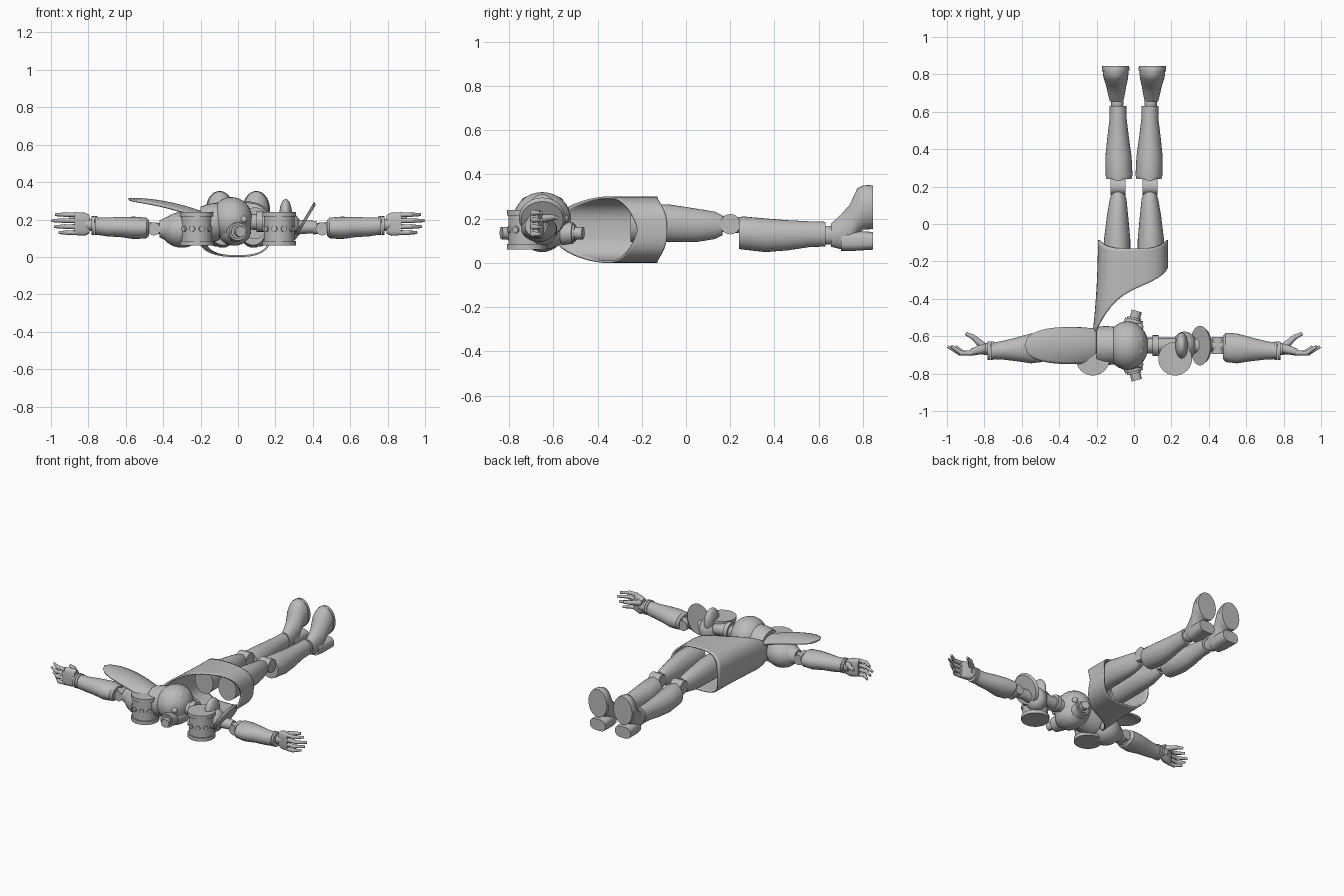
import bpy, bmesh, math
from mathutils import Vector, Matrix

start_cube = bpy.data.objects.get("Cube")
if start_cube:
    bpy.data.objects.remove(start_cube, do_unlink=True)

grey = bpy.data.materials.new("plain grey")
grey.use_nodes = True
grey.diffuse_color = (.5, .5, .5, 1)
for node in grey.node_tree.nodes:
    if node.type == 'BSDF_PRINCIPLED':
        node.inputs["Base Color"].default_value = grey.diffuse_color

SIDES = (("left", 1), ("right", -1))
ARM_Y, ARM_Z = -.65, .16


def finish(bm, name, thickness=0):
    """Turn a bmesh into a smooth shaded grey object."""
    bmesh.ops.recalc_face_normals(bm, faces=bm.faces)
    mesh = bpy.data.meshes.new(name)
    bm.to_mesh(mesh)
    bm.free()
    mesh.materials.append(grey)
    obj = bpy.data.objects.new(name, mesh)
    bpy.context.collection.objects.link(obj)
    if thickness:
        shell = obj.modifiers.new("shell", 'SOLIDIFY')
        shell.thickness = thickness
        shell.offset = 0
    bpy.ops.object.select_all(action='DESELECT')
    obj.select_set(True)
    bpy.context.view_layer.objects.active = obj
    bpy.ops.object.shade_smooth_by_angle(angle=math.radians(40))
    return obj


def loft(name, axis, sections, side=1, power=1.0, count=28):
    """Skin rings (position, centre u, centre v, radius u, radius v)."""
    bm = bmesh.new()
    rings = []
    for along, cu, cv, ru, rv in sections:
        ring = []
        for i in range(count):
            angle = math.tau * i / count
            c, s = math.cos(angle), math.sin(angle)
            u = cu + ru * math.copysign(abs(c) ** power, c)
            v = cv + rv * math.copysign(abs(s) ** power, s)
            x, y = (along, u) if axis == 'x' else (u, along)
            ring.append(bm.verts.new((x * side, y, v)))
        rings.append(ring)
    for a, b in zip(rings, rings[1:]):
        for i in range(count):
            j = (i + 1) % count
            bm.faces.new((a[i], a[j], b[j], b[i]))
    bm.faces.new(rings[0])
    bm.faces.new(rings[-1])
    return finish(bm, name)


def rod(name, start, end, radius, tip=None, side=1, count=20):
    """Cylinder or cone between two points."""
    a, b = (Vector((p[0] * side, p[1], p[2])) for p in (start, end))
    turn = (b - a).to_track_quat('Z', 'Y').to_matrix().to_4x4()
    bm = bmesh.new()
    bmesh.ops.create_cone(bm, cap_ends=True, segments=count, radius1=radius,
                          radius2=radius if tip is None else tip, depth=(b - a).length,
                          matrix=Matrix.Translation((a + b) / 2) @ turn)
    return finish(bm, name)


def ball(name, centre, radii, side=1):
    bm = bmesh.new()
    place = Matrix.Translation((centre[0] * side, centre[1], centre[2]))
    bmesh.ops.create_uvsphere(bm, u_segments=28, v_segments=16, radius=1,
                              matrix=place @ Matrix.Diagonal((*radii, 1)))
    return finish(bm, name)


def sheet(name, columns, rows, point, thickness):
    """Thin shell from a function of two parameters."""
    bm = bmesh.new()
    grid = [[bm.verts.new(point(i / columns, j / rows)) for j in range(rows + 1)]
            for i in range(columns + 1)]
    for i in range(columns):
        for j in range(rows):
            bm.faces.new((grid[i][j], grid[i + 1][j], grid[i + 1][j + 1], grid[i][j + 1]))
    bmesh.ops.remove_doubles(bm, verts=bm.verts, dist=.0005)
    return finish(bm, name, thickness)


# Long skirt, cut diagonally towards the right hip
def skirt_point(around, along):
    c, s = math.cos(math.tau * around), math.sin(math.tau * around)
    x = .183 * math.copysign(abs(c) ** .7, c) - .005
    z = .15 + .145 * math.copysign(abs(s) ** .7, s)
    hem = -.13 + .045 * abs(c) ** 3
    cut = max(0, min(1, (.178 - x) / .366))
    front = -.22 - .18 * cut ** .5 - .2 * cut ** 5
    return (x - .03 * along ** 2 * cut ** 4, hem + (front - hem) * along, z)


sheet("skirt", 64, 16, skirt_point, .01)

# Legs and boots
for label, side in SIDES:
    loft(label + "_thigh", 'y', [
        (-.25, .09, .18, .07, .085), (-.08, .09, .18, .07, .085),
        (.05, .088, .17, .056, .075), (.13, .085, .17, .045, .062),
        (.165, .085, .17, .035, .045)], side)
    rod(label + "_knee_link", (.085, .1, .18), (.085, .26, .17), .036, side=side)
    rod(label + "_knee_hinge", (.045, .2, .175), (.125, .2, .175), .046, side=side)
    loft(label + "_shin", 'y', [
        (.24, .08, .135, .066, .072), (.26, .08, .135, .072, .075),
        (.36, .083, .125, .07, .076), (.46, .085, .125, .058, .068),
        (.56, .085, .13, .046, .058), (.63, .085, .13, .045, .056)], side)
    ball(label + "_ankle", (.09, .645, .125), (.034, .045, .042), side)
    loft(label + "_boot", 'y', [
        (.655, .093, .125, .036, .052), (.7, .094, .14, .046, .078),
        (.74, .095, .165, .054, .098), (.775, .097, .23, .064, .108),
        (.8, .098, .25, .068, .1), (.825, .098, .252, .07, .1)], side)
    loft(label + "_sole", 'y', [
        (.822, .098, .252, .074, .101), (.845, .098, .252, .072, .098)], side)
    loft(label + "_heel", 'y', [
        (.7, .095, .1, .045, .045), (.75, .096, .1, .056, .046),
        (.845, .098, .1, .06, .04)], side, .7)

# Round body with a cheek nozzle at each end
ball("body", (-.035, ARM_Y, .2), (.112, .13, .12))
loft("body_collar", 'x', [
    (-.2, ARM_Y, .17, .1, .1), (-.15, ARM_Y, .18, .105, .105),
    (-.1, ARM_Y, .19, .1, .1)])
ball("lower_body", (-.02, ARM_Y, .14), (.09, .115, .08))
for label, way in (("front", -1), ("rear", 1)):
    def nozzle(x, reach):
        return (x, ARM_Y + way * reach, .135)
    rod(label + "_nozzle_base", nozzle(-.01, .09), nozzle(0, .14), .055, .048)
    rod(label + "_nozzle", nozzle(0, .13), nozzle(.015, .185), .028)
    rod(label + "_nozzle_rim", nozzle(0, .14), nozzle(.002, .15), .038)
    for z in (.2, .27):
        ball(label + "_body_stud", (.03, ARM_Y + way * (.3 - z), z), (.02, .02, .02))

# Shoulder drums with rims and bolts
for label, side in SIDES:
    drum = Vector((.22, -.72, 0))
    for part, low, high, radius in (("drum", .06, .24, .082), ("drum_lower_rim", .06, .085, .09),
                                    ("drum_upper_rim", .215, .24, .09)):
        rod(label + "_" + part, drum + Vector((0, 0, low)), drum + Vector((0, 0, high)),
            radius, side=side, count=32)
    for i in range(10):
        out = Vector((math.cos(math.tau * i / 10), math.sin(math.tau * i / 10), 0))
        hub = drum + Vector((0, 0, .15))
        rod(label + "_drum_bolt", hub + out * .07, hub + out * .089, .016, side=side)

# Left shoulder: bare joint, crest and tilted guard disc
rod("left_shoulder_shaft", (.03, ARM_Y, .19), (.22, ARM_Y, .18), .042)
rod("left_shoulder_ring", (.1, ARM_Y, .19), (.13, ARM_Y, .19), .056)
ball("left_shoulder_crest", (.255, ARM_Y, .225), (.034, .07, .085))
ball("left_shoulder_ball", (.27, ARM_Y, .16), (.065, .075, .08))
guard, tilt = Vector((.36, ARM_Y, .2)), Vector((.86, 0, -.51))
rod("left_guard_disc", guard - tilt * .008, guard + tilt * .008, .106, .095, count=36)
rod("left_upper_arm", (.25, ARM_Y, ARM_Z), (.42, ARM_Y, ARM_Z), .045, .032)

# Right shoulder: full upper arm under a long curved plate
ball("right_upper_arm", (-.3, ARM_Y, .145), (.11, .1, .096))
rod("right_upper_arm_cuff", (-.37, ARM_Y, .15), (-.42, ARM_Y, .15), .07, .045)


def plate_point(along, across):
    v = across * 2 - 1
    x = -.585 + .385 * along
    width = .1 * (1 - (1 - along) ** 4) ** .5 * (1 - .12 * along ** 3)
    return (x, ARM_Y + v * width, .31 - .07 * along ** 2 - .035 * v * v * along ** .5)


sheet("right_shoulder_plate", 28, 14, plate_point, .012)

# Elbows, forearms and hands
for label, side in SIDES:
    rod(label + "_elbow_link", (.4, ARM_Y, .15), (.52, ARM_Y, ARM_Z), .03, side=side)
    rod(label + "_elbow_hinge", (.45, -.695, .15), (.45, -.605, .15), .035, side=side)
    loft(label + "_forearm", 'x', [
        (.475, -.66, .155, .06, .04), (.49, -.66, .155, .078, .055),
        (.55, -.665, .155, .08, .06), (.63, -.67, .16, .063, .054),
        (.7, -.675, .16, .05, .05), (.75, -.678, .165, .045, .047)], side)
    for x in (.75, .768):
        rod(label + "_wrist_band", (x, -.678, .168), (x + .014, -.678, .168), .05, side=side)
    rod(label + "_wrist", (.77, -.67, .17), (.82, -.665, .175), .032, side=side)
    loft(label + "_palm", 'x', [
        (.795, -.665, .175, .025, .05), (.82, -.67, .175, .027, .062),
        (.875, -.687, .177, .018, .06)], side, .6)
    for i, length in enumerate((.085, .11, .125, .105)):
        z = .13 + .032 * i
        bend = (.87 + length * .5, -.69, z)
        tip = (.87 + length, -.655, z)
        rod(label + "_finger_base", (.865, -.69, z), bend, .013, .012, side, 12)
        ball(label + "_finger_joint", bend, (.0135,) * 3, side)
        rod(label + "_finger_tip", bend, tip, .012, .008, side, 12)
    thumb = (.86, -.605, .205)
    rod(label + "_thumb_base", (.81, -.65, .2), thumb, .02, .014, side, 12)
    ball(label + "_thumb_joint", thumb, (.015,) * 3, side)
    rod(label + "_thumb_tip", thumb, (.9, -.585, .205), .014, .009, side, 12)
